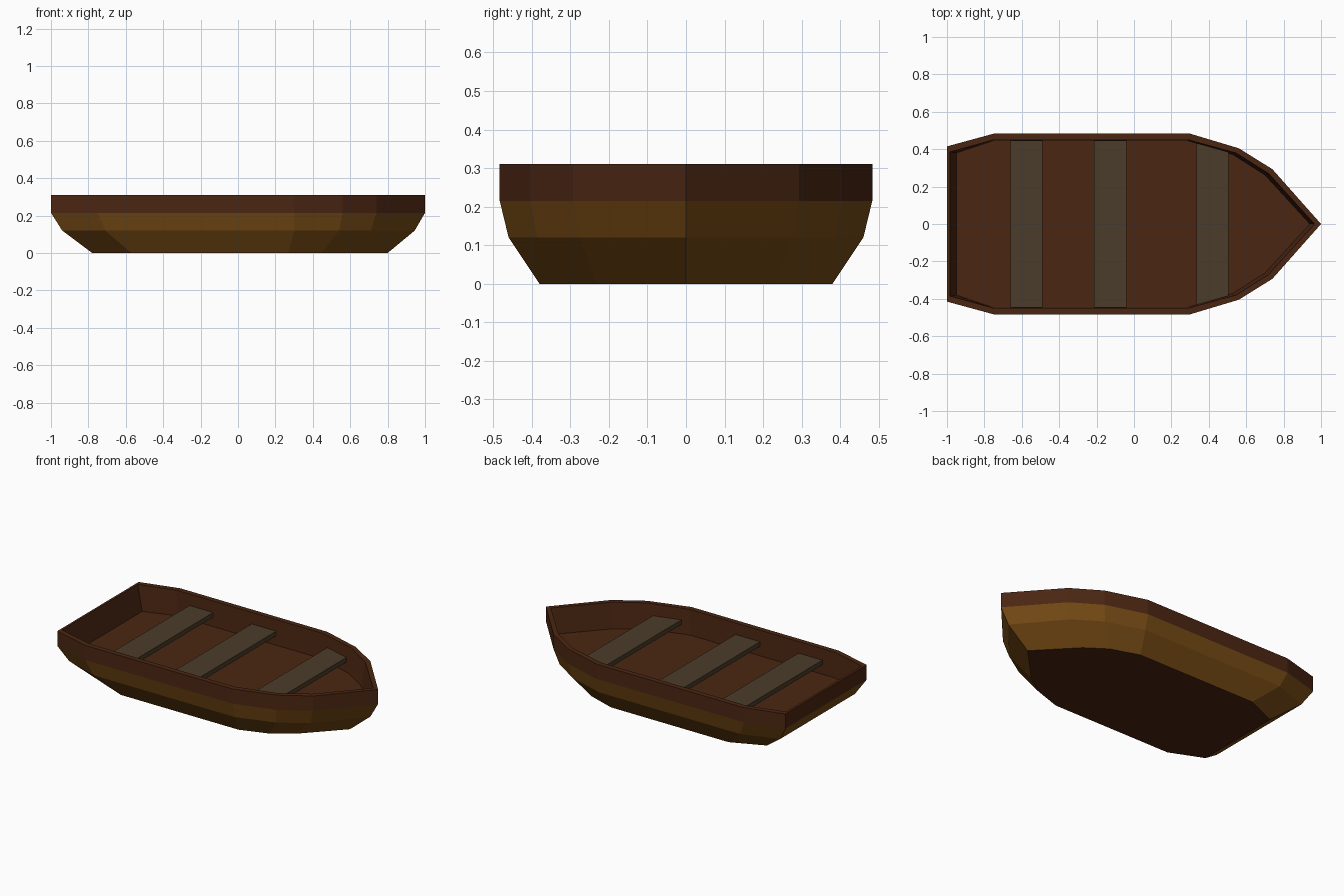
import bpy, bmesh

old = bpy.data.objects.get("Cube")
if old:
    bpy.data.objects.remove(old, do_unlink=True)


def material(name, colour):
    m = bpy.data.materials.new(name)
    m.use_nodes = True
    m.diffuse_color = (*colour, 1)
    bsdf = m.node_tree.nodes["Principled BSDF"]
    bsdf.inputs["Base Color"].default_value = (*colour, 1)
    bsdf.inputs["Roughness"].default_value = 0.9
    return m


brown = material("dark brown wood", (0.070, 0.019, 0.006))
tan = material("golden brown wood", (0.176, 0.067, 0.007))
grey = material("weathered grey wood", (0.068, 0.045, 0.023))


def loft(name, levels, mats, band_mats, cap_start=None, cap_end=None):
    """Join outlines, each half an outline plus a height, into a skin."""
    bm = bmesh.new()
    rings = []
    for half, z in levels:
        port = [(x, y) for x, y in half if y > 0]
        outline = half + [(x, -y) for x, y in reversed(port)]
        rings.append([bm.verts.new((x, y, z)) for x, y in outline])
    n = len(rings[0])
    for a, b, mat in zip(rings, rings[1:], band_mats):
        for i in range(n):
            j = (i + 1) % n
            bm.faces.new((a[i], b[i], b[j], a[j])).material_index = mat
    if cap_start is not None:
        bm.faces.new(rings[0]).material_index = cap_start
    if cap_end is not None:
        bm.faces.new(rings[-1][::-1]).material_index = cap_end
    bmesh.ops.recalc_face_normals(bm, faces=bm.faces)
    mesh = bpy.data.meshes.new(name)
    bm.to_mesh(mesh)
    bm.free()
    for m in mats:
        mesh.materials.append(m)
    obj = bpy.data.objects.new(name, mesh)
    bpy.context.collection.objects.link(obj)
    return obj


# Half outlines from stern to bow
keel = [(-.78, .29), (-.57, .38), (.27, .38), (.45, .32), (.58, .23), (.80, 0)]
chine = [(-.94, .38), (-.71, .46), (.30, .46), (.54, .385), (.71, .275), (.945, 0)]
gunwale = [(-1, .415), (-.75, .483), (.30, .483), (.56, .405), (.74, .293), (1, 0)]
inner = [(-.985, .385), (-.75, .45), (.29, .45), (.545, .38), (.72, .27), (.965, 0)]
deck = [(-.95, .38), (-.75, .446), (.285, .446), (.53, .37), (.70, .262), (.94, 0)]

# Hull shell: flat bottom, two strakes, rim band, rim top, inside wall and floor
loft("hull", [(keel, 0), (chine, .12), (gunwale, .215), (gunwale, .31),
              (inner, .31), (deck, .147)],
     [brown, tan], [1, 1, 0, 0, 0], cap_start=0, cap_end=0)

# Bench seats, the forward one tapered to fit the narrowing hull
benches = {"rear_seat": (-.66, -.49, .447, .447),
           "middle_seat": (-.215, -.04, .447, .447),
           "front_seat": (.335, .505, .432, .384)}
for name, (x0, x1, y0, y1) in benches.items():
    plank = [(x0, y0), (x1, y1)]
    loft(name, [(plank, .207), (plank, .237)], [grey], [0], 0, 0)
